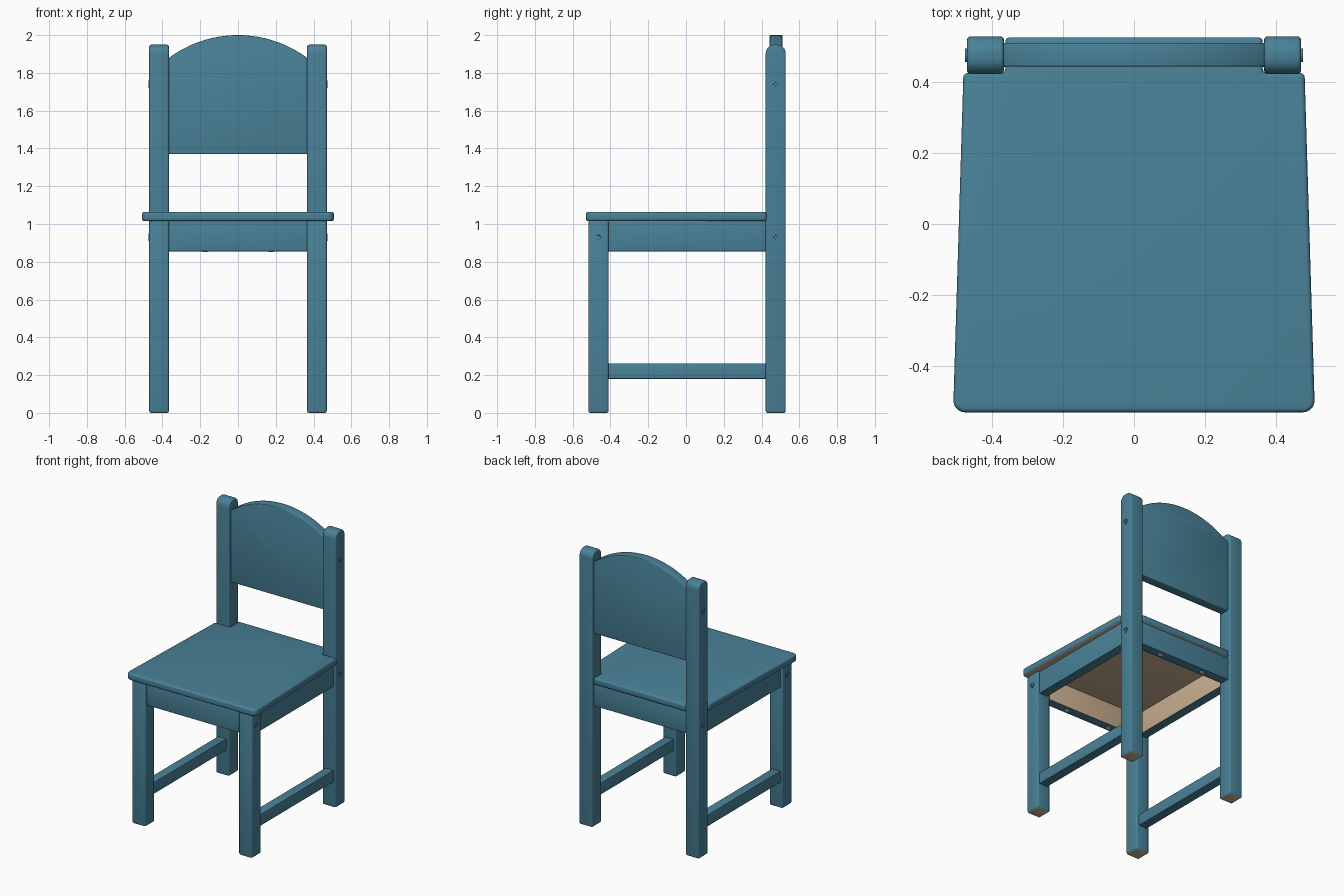
import bpy, bmesh, math
from mathutils import Vector

if "Cube" in bpy.data.objects:
    bpy.data.objects.remove(bpy.data.objects["Cube"])


def material(name, rgb):
    m = bpy.data.materials.new(name)
    m.diffuse_color = (*rgb, 1)
    m.use_nodes = True
    m.node_tree.nodes["Principled BSDF"].inputs["Base Color"].default_value = m.diffuse_color
    return m


BLUE = material("blue paint", (0.067, 0.223, 0.314))
WOOD = material("bare wood", (0.59, 0.43, 0.283))
PALE = material("pale metal", (0.83, 0.83, 0.83))


def finish(name, bm, mats):
    me = bpy.data.meshes.new(name)
    bm.to_mesh(me)
    bm.free()
    for m in mats:
        me.materials.append(m)
    ob = bpy.data.objects.new(name, me)
    bpy.context.collection.objects.link(ob)
    bpy.ops.object.select_all(action='DESELECT')
    ob.select_set(True)
    bpy.context.view_layer.objects.active = ob
    bpy.ops.object.shade_smooth_by_angle(angle=math.radians(35))
    return ob


def prism(name, outline, axis, lo, hi, bevel=0.0, bare=None, mats=(BLUE, WOOD), recess=None):
    """Extrude a 2D outline along an axis; faces looking towards 'bare' stay unpainted."""
    place = {'x': lambda u, v, d: (d, u, v),
             'y': lambda u, v, d: (u, d, v),
             'z': lambda u, v, d: (u, v, d)}[axis]
    bm = bmesh.new()
    a = [bm.verts.new(place(u, v, lo)) for u, v in outline]
    b = [bm.verts.new(place(u, v, hi)) for u, v in outline]
    n = len(outline)
    bm.faces.new(a)
    cap = bm.faces.new(b)
    for i in range(n):
        j = (i + 1) % n
        bm.faces.new((a[i], a[j], b[j], b[i]))
    bmesh.ops.recalc_face_normals(bm, faces=bm.faces[:])
    if recess:
        bmesh.ops.inset_individual(bm, faces=[cap], thickness=recess, depth=0)
        bmesh.ops.inset_individual(bm, faces=[cap], thickness=0.001, depth=-0.006)
    if bevel:
        sharp = [e for e in bm.edges if e.calc_face_angle(0) > math.radians(30)]
        bmesh.ops.bevel(bm, geom=sharp, offset=bevel, segments=3, profile=0.5,
                        affect='EDGES', clamp_overlap=True)
    bm.normal_update()
    if bare:
        for f in bm.faces:
            if f.normal.dot(Vector(bare)) > 0.95:
                f.material_index = 1
    return finish(name, bm, mats)


def rect(u0, u1, v0, v1):
    return [(u0, v0), (u1, v0), (u1, v1), (u0, v1)]


def arc(cu, cv, r, a0, a1, n):
    return [(cu + r * math.cos(math.radians(a0 + (a1 - a0) * i / n)),
             cv + r * math.sin(math.radians(a0 + (a1 - a0) * i / n))) for i in range(n + 1)]


DOWN = (0, 0, -1)

# Seat: tapered board with rounded front corners and a tongue between the back legs
half = [(0.362, 0.525), (0.362, 0.425), (0.48, 0.425)]
half += arc(0.475, -0.497, 0.033, 0, -90, 6)
seat = half + [(-x, y) for x, y in reversed(half)]
prism("seat", seat, 'z', 1.015, 1.064, 0.012, DOWN)

# Backrest: panel with an arched top
panel = [(-0.367, 1.37), (0.367, 1.37)]
spread = math.degrees(math.asin(0.367 / 0.615))
panel += arc(0, 1.385, 0.615, 90 - spread, 90 + spread, 32)
prism("backrest", panel, 'y', 0.443, 0.51, 0.005)

# Front and back aprons, bare on the inside
prism("front_apron", rect(-0.37, 0.37, 0.855, 1.016), 'y', -0.497, -0.431, 0.003, (0, 1, 0))
prism("back_apron", rect(-0.37, 0.37, 0.855, 1.016), 'y', 0.442, 0.508, 0.003, (0, -1, 0))

# Pale fasteners under the aprons
for y, label in ((-0.464, "front"), (0.475, "back")):
    for x in (-0.175, 0.175):
        prism(label + "_apron_fastener", arc(x, y, 0.014, 0, 330, 11), 'z', 0.851, 0.857,
              mats=(PALE,))

# Back leg side profile with a rounded top
post = [(0.422, 0), (0.528, 0)]
post += arc(0.482, 1.903, 0.046, 0, 90, 7) + arc(0.468, 1.903, 0.046, 90, 180, 7)

for s, side in ((-1, "left"), (1, "right")):
    def span(inner, outer):
        return sorted((s * inner, s * outer))

    # Legs
    x0, x1 = span(0.366, 0.47)
    prism(side + "_back_leg", post, 'x', x0, x1, 0.01, DOWN)
    prism(side + "_front_leg", rect(x0, x1, -0.516, -0.41), 'z', 0, 1.018, 0.01, DOWN)

    # Side apron and low stretcher
    x0, x1 = span(0.387, 0.453)
    prism(side + "_apron", rect(x0, x1, 0.855, 1.016), 'y', -0.415, 0.427, 0.003, (-s, 0, 0))
    prism(side + "_stretcher", rect(x0, x1, 0.18, 0.262), 'y', -0.415, 0.427, 0.004)

    # Socket-headed screws on the outside of the legs
    for y, z in ((-0.464, 0.93), (0.475, 0.93), (0.475, 1.74)):
        prism(side + "_screw", arc(y, z, 0.019, 0, 345, 23), 'x', s * 0.462, s * 0.475,
              recess=0.008)
